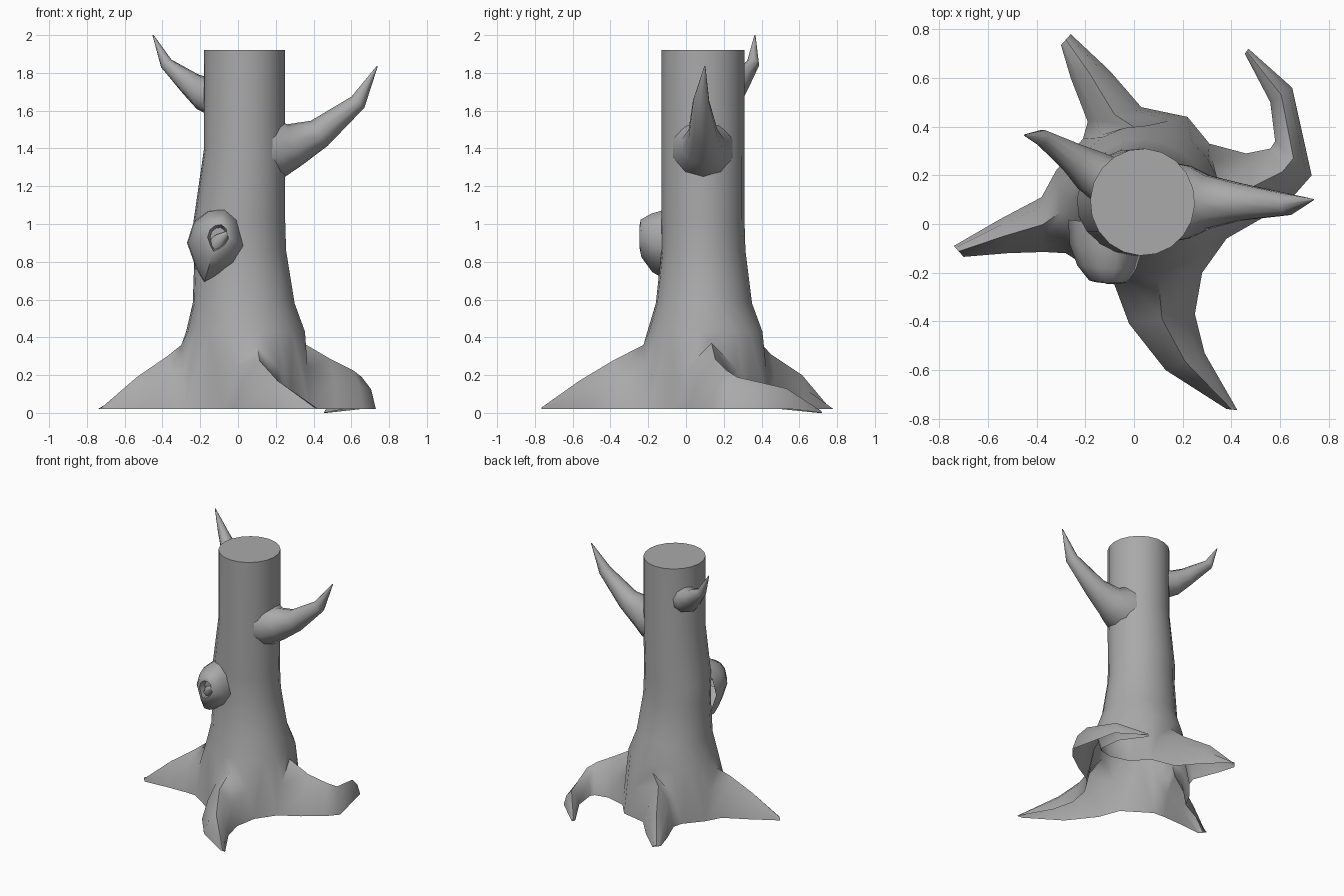
import bpy, bmesh, math
from mathutils import Vector

cube = bpy.data.objects.get("Cube")
if cube:
    bpy.data.objects.remove(cube)

bark = bpy.data.materials.new("grey_bark")
bark.use_nodes = True
grey = (0.4, 0.4, 0.4, 1)
bark.diffuse_color = grey
bark.node_tree.nodes["Principled BSDF"].inputs["Base Color"].default_value = grey


def finish(bm, name, angle=60):
    bmesh.ops.recalc_face_normals(bm, faces=bm.faces)
    mesh = bpy.data.meshes.new(name)
    bm.to_mesh(mesh)
    bm.free()
    mesh.materials.append(bark)
    ob = bpy.data.objects.new(name, mesh)
    bpy.context.collection.objects.link(ob)
    bpy.ops.object.select_all(action='DESELECT')
    ob.select_set(True)
    bpy.context.view_layer.objects.active = ob
    bpy.ops.object.shade_smooth_by_angle(angle=math.radians(angle))
    return ob


def bridge(bm, a, b, closed=True):
    n = len(a)
    for i in range(n if closed else n - 1):
        j = (i + 1) % n
        bm.faces.new((a[i], a[j], b[j], b[i]))


def tube(name, path, sides=10):
    """Tapered limb through (centre, radius) stations."""
    bm = bmesh.new()
    pts = [Vector(p) for p, r in path]
    rings = []
    for i, (p, r) in enumerate(path):
        d = (pts[min(i + 1, len(pts) - 1)] - pts[max(i - 1, 0)]).normalized()
        u = d.cross(Vector((0, 1, 0))).normalized()
        v = d.cross(u)
        rings.append([bm.verts.new(pts[i] + r * (u * math.cos(t) + v * math.sin(t)))
                      for t in (math.tau * k / sides for k in range(sides))])
    for a, b in zip(rings, rings[1:]):
        bridge(bm, a, b)
    bm.faces.new(rings[-1])
    return finish(bm, name)


# Trunk rings: height, x range, y range
levels = [(1.92, -.18, .25, -.13, .31), (1.4, -.18, .25, -.13, .31),
          (1.02, -.235, .25, -.13, .31), (.86, -.23, .255, -.13, .315),
          (.58, -.24, .30, -.16, .35), (.43, -.275, .355, -.205, .405)]
# Roots, counter-clockwise: stations of first edge, second edge, ridge height
roots = [
    [((.38, -.06), (.31, .33), .37), ((.52, .02), (.46, .29), .285),
     ((.66, .12), (.56, .31), .225), ((.73, .20), (.58, .34), .19),
     ((.65, .56), (.56, .50), .13), ((.47, .72), (.455, .70), .015)],
    [((.22, .44), (-.21, .35), .37), ((.03, .48), (-.19, .42), .31),
     ((-.10, .63), (-.26, .60), .20), ((-.26, .78), (-.30, .735), .03)],
    [((-.32, .22), (-.28, -.12), .36), ((-.38, .11), (-.37, -.115), .30),
     ((-.55, .02), (-.52, -.12), .19), ((-.74, -.09), (-.70, -.135), .03)],
    [((-.08, -.25), (.28, -.20), .36), ((-.02, -.41), (.25, -.37), .275),
     ((.13, -.60), (.29, -.53), .17), ((.38, -.76), (.425, -.765), .03)],
]
GROUND = .02
SPAN = (0, .17, .5, .83, 1)
ARCH = (0, .62, 1, .62, 0)

bm = bmesh.new()
rings = []
for z, x0, x1, y0, y1 in levels:
    ring = []
    for k in range(20):
        t = math.radians(-21 + 18 * k)
        ring.append(bm.verts.new(((x0 + x1) / 2 + (x1 - x0) / 2 * math.cos(t),
                                  (y0 + y1) / 2 + (y1 - y0) / 2 * math.sin(t), z)))
    rings.append(ring)
for a, b in zip(rings, rings[1:]):
    bridge(bm, a, b)
bm.faces.new(rings[0])

# Roots grow out of the lowest ring, open underneath
collars = []
for k, stations in enumerate(roots):
    row = rings[-1][5 * k:5 * k + 5]
    for i, (p, q, h) in enumerate(stations):
        p, q = Vector(p), Vector(q)
        low = 0 if h < .02 else GROUND
        arch = [bm.verts.new((*p.lerp(q, s), low + (h - low) * a))
                for s, a in zip(SPAN, ARCH)]
        bridge(bm, row, arch, False)
        row = arch
        if i == 0:
            collars.append(arch)
    bm.faces.new(row)
# Walls between neighbouring roots
for k in range(4):
    n = (k + 1) % 4
    bm.faces.new((rings[-1][5 * k + 4], rings[-1][5 * n],
                  collars[n][0], collars[k][4]))
finish(bm, "trunk_and_roots")

# Branches
tube("left_branch", [((.16, .09, 1.40), .17), ((.23, .09, 1.405), .155),
                     ((.30, .09, 1.42), .115), ((.43, .09, 1.48), .08),
                     ((.635, .08, 1.645), .045), ((.737, .10, 1.835), .003)])
tube("right_branch", [((-.08, .16, 1.66), .11), ((-.18, .22, 1.69), .09),
                      ((-.25, .27, 1.74), .065), ((-.38, .355, 1.85), .034),
                      ((-.45, .365, 2.0), .003)])

# Bark knot: lofted outline with a sunken eye and a small snag
outline = [(-.27, .90), (-.235, 1.01), (-.16, 1.07), (-.07, 1.085), (0, 1.03),
           (.04, .88), (-.02, .78), (-.10, .73), (-.18, .69), (-.22, .76)]
bm = bmesh.new()
loops = []
for s, y, cz in [(1, 0, .9), (.97, -.10, .9), (.78, -.185, .91), (.5, -.24, .93),
                 (.36, -.245, .93), (.28, -.20, .93)]:
    loops.append([bm.verts.new((-.10 + (x + .10) * s, y + .12 * max(0, -.12 - x) * s,
                                cz + (z - .9) * s)) for x, z in outline])
for a, b in zip(loops, loops[1:]):
    bridge(bm, a, b)
bm.faces.new(loops[-1])
finish(bm, "bark_knot", 50)
tube("knot_snag", [((-.12, -.17, .88), .05), ((-.09, -.22, .92), .035),
                   ((-.04, -.235, .965), .003)], 6)
